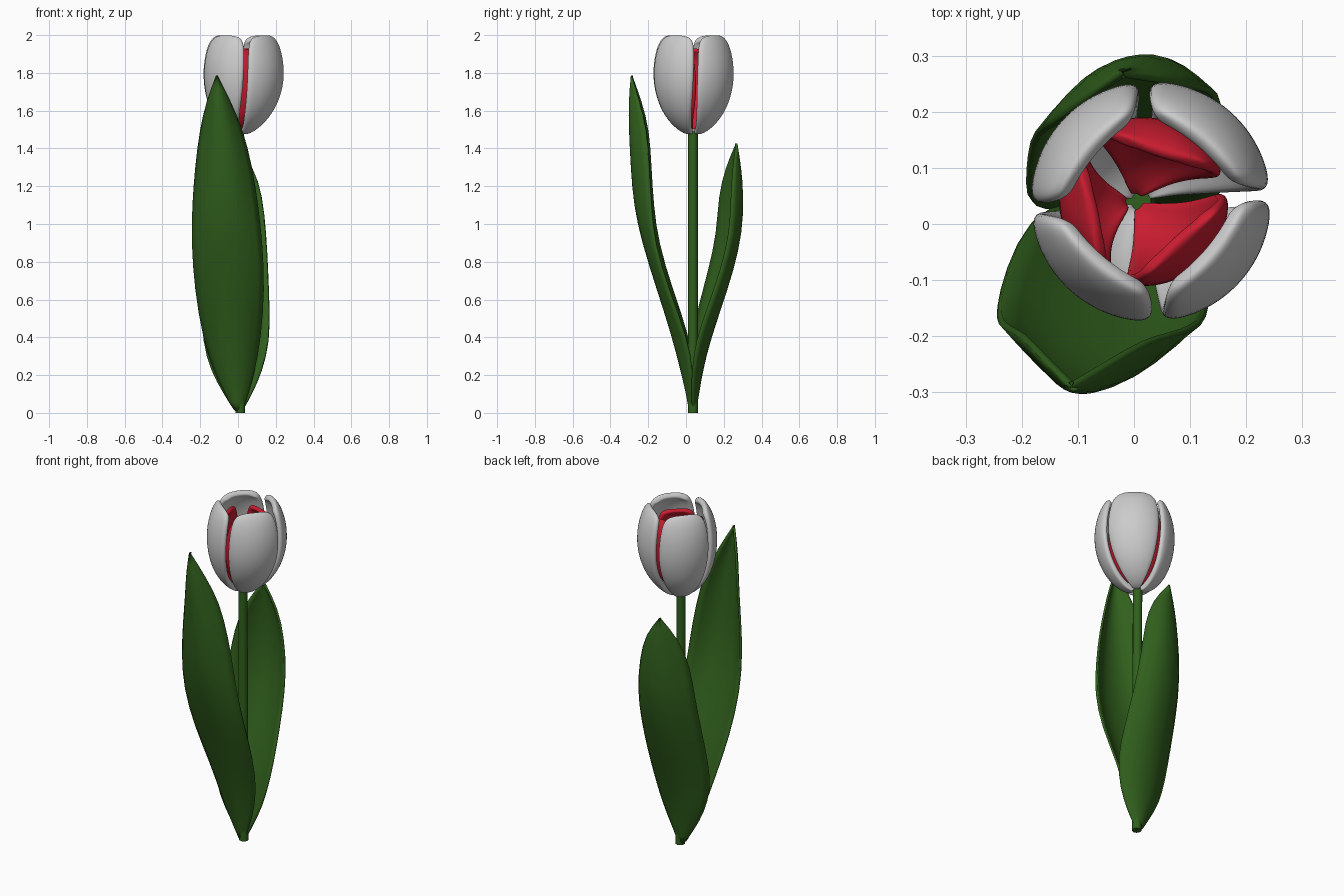
import bpy, math

if "Cube" in bpy.data.objects:
    bpy.data.objects.remove(bpy.data.objects["Cube"])

CX, CY = 0.030, 0.04  # flower axis


def material(name, rgb):
    m = bpy.data.materials.new(name)
    m.diffuse_color = (*rgb, 1)
    m.use_nodes = True
    m.node_tree.nodes["Principled BSDF"].inputs["Base Color"].default_value = m.diffuse_color
    return m


green = material("leaf_green", (0.03, 0.115, 0.012))
red = material("petal_red", (0.6, 0.012, 0.03))


def sheet(name, rows, thickness, mat=None, soft_edge=True):
    """Skin a grid of points, then thicken it away from its normals."""
    n = len(rows[0])
    verts = [p for row in rows for p in row]
    faces = [(r * n + c, r * n + c + 1, (r + 1) * n + c + 1, (r + 1) * n + c)
             for r in range(len(rows) - 1) for c in range(n - 1)]
    me = bpy.data.meshes.new(name)
    me.from_pydata(verts, [], faces)
    ob = bpy.data.objects.new(name, me)
    bpy.context.collection.objects.link(ob)
    if mat:
        me.materials.append(mat)
    me.shade_smooth()
    # soft edges: thicken then subdivide; crisp edges: the other way round
    for kind in (('SOLIDIFY', 'SUBSURF') if soft_edge else ('SUBSURF', 'SOLIDIFY')):
        mod = ob.modifiers.new(kind.lower(), kind)
        if kind == 'SOLIDIFY':
            mod.thickness, mod.offset = thickness, -1
        else:
            mod.levels = mod.render_levels = 2 if soft_edge else 1
    if not soft_edge:
        bpy.context.view_layer.objects.active = ob
        ob.select_set(True)
        bpy.ops.object.shade_smooth_by_angle(angle=math.radians(40))
        ob.select_set(False)
    return ob


def petal(name, profile, angle, thickness, twist, dent, drop, cx, mat=None):
    """profile rows: height, radius, half width in degrees.
    Towards the tip the middle bends inward (dent) and the corners sink (drop)."""
    rows = []
    z0, z1 = profile[0][0], profile[-1][0]
    for z, r, half in profile:
        row = []
        f = (z - z0) / (z1 - z0)
        tip = max(0, (f - 0.75) / 0.25) ** 2
        x0 = cx - 0.018 * max(0, 1 - (z - z0) / 0.25)  # base sits nearer the stem
        for i in range(7):
            t = i / 3 - 1
            a = math.radians(angle + half * t + twist * f)
            rr = r * (1 - dent * tip * (1 - t * t))
            row.append((x0 + rr * math.cos(a), CY + rr * math.sin(a),
                        z - drop * tip * t ** 4))
        rows.append(row)
    return sheet(name, rows, thickness, mat)


# Outer petals: four broad cupped shells
outer = [(1.468, 0.02, 30), (1.485, 0.07, 34), (1.53, 0.125, 38), (1.60, 0.175, 40),
         (1.69, 0.207, 41.5), (1.78, 0.219, 42), (1.87, 0.213, 42),
         (1.95, 0.195, 41), (1.99, 0.175, 39), (2.005, 0.158, 36)]
for k in range(4):
    petal(f"outer_petal_{k + 1}", outer, 45 + 90 * k, 0.034, 5, 0.08, 0.02, CX)

# Inner petals: three red ones, their tips leaning inward
inner = [(1.49, 0.02, 40), (1.53, 0.08, 44), (1.60, 0.125, 50), (1.70, 0.15, 54),
         (1.79, 0.155, 53), (1.87, 0.15, 48), (1.92, 0.14, 42), (1.935, 0.125, 36)]
for k in range(3):
    petal(f"inner_petal_{k + 1}", inner, 72 + 120 * k, 0.025, 0, 0.25, 0.01, 0.018, red)


def leaf(name, stations):
    """station: z, left x, right x, left edge y, right edge y, midrib y"""
    rows = []
    for z, xl, xr, yl, yr, ym in stations:
        row = []
        for i in range(7):
            t = i / 6
            bow = 1 - abs(2 * t - 1) ** 2.4
            edge = yl + (yr - yl) * t
            mid = (yl + yr) / 2
            row.append((xl + (xr - xl) * t, edge + (ym - mid) * bow, z))
        rows.append(row)
    return sheet(name, rows, 0.012, green, False)


# Front leaf (tall)
leaf("front_leaf", [
    (0.01, -0.02, 0.025, 0.03, 0.03, 0.015), (0.10, -0.07, 0.055, 0.03, 0.03, 0.0),
    (0.22, -0.13, 0.09, 0.03, 0.03, -0.03), (0.40, -0.187, 0.122, 0.012, 0.0, -0.075),
    (0.65, -0.23, 0.142, -0.08, -0.10, -0.155), (0.90, -0.247, 0.13, -0.155, -0.175, -0.235),
    (1.10, -0.243, 0.107, -0.18, -0.19, -0.28), (1.30, -0.228, 0.077, -0.19, -0.20, -0.295),
    (1.50, -0.203, 0.027, -0.20, -0.21, -0.305), (1.65, -0.168, -0.038, -0.24, -0.25, -0.306),
    (1.787, -0.117, -0.107, -0.29, -0.29, -0.292)])

# Back leaf (short); swapped edges keep its outer face outward
back = [
    (0.01, -0.02, 0.025, 0.04, 0.04, 0.055), (0.10, -0.075, 0.075, 0.035, 0.035, 0.07),
    (0.22, -0.145, 0.13, 0.035, 0.04, 0.09), (0.38, -0.188, 0.168, 0.035, 0.06, 0.13),
    (0.55, -0.194, 0.168, 0.07, 0.12, 0.185), (0.75, -0.19, 0.16, 0.125, 0.19, 0.25),
    (0.95, -0.18, 0.15, 0.17, 0.24, 0.297), (1.15, -0.15, 0.13, 0.178, 0.245, 0.304),
    (1.30, -0.105, 0.085, 0.215, 0.255, 0.292), (1.427, -0.025, -0.015, 0.27, 0.27, 0.272)]
leaf("back_leaf", [(z, r, l, yr, yl, ym) for z, l, r, yl, yr, ym in back])

# Stem, leaning very slightly
bpy.ops.mesh.primitive_cylinder_add(vertices=10, radius=0.026, depth=1.5, location=(0, 0, 0))
stem = bpy.context.object
stem.name = "stem"
for v in stem.data.vertices:
    t = v.co.z / 1.5 + 0.5
    v.co.x += 0.012 - 0.006 * t
    v.co.y += 0.037
    v.co.z = t * 1.495
stem.data.materials.append(green)
bpy.ops.object.shade_smooth_by_angle(angle=math.radians(40))
